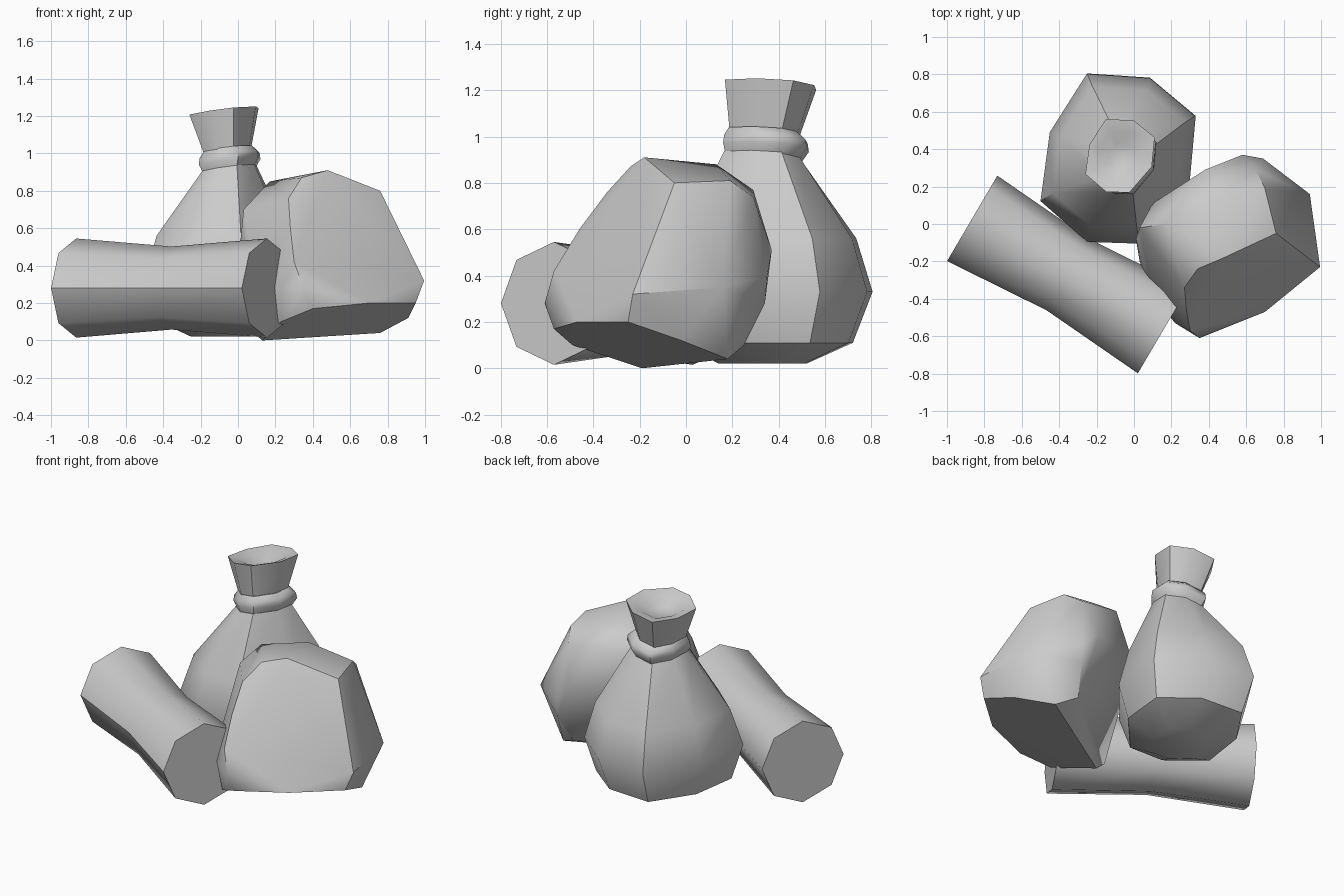
import bpy, bmesh
from math import sin, cos, pi, radians
from mathutils import Vector

cube = bpy.data.objects.get("Cube")
if cube:
    bpy.data.objects.remove(cube)

stone_grey = bpy.data.materials.new("plain_grey")
stone_grey.use_nodes = True
GREY = (0.6, 0.6, 0.6, 1)
stone_grey.diffuse_color = GREY
stone_grey.node_tree.nodes["Principled BSDF"].inputs["Base Color"].default_value = GREY


def finish(bm, name, angle):
    """Turn a bmesh into a named object, smooth with sharp creases."""
    bmesh.ops.recalc_face_normals(bm, faces=bm.faces)
    mesh = bpy.data.meshes.new(name)
    bm.to_mesh(mesh)
    bm.free()
    mesh.materials.append(stone_grey)
    obj = bpy.data.objects.new(name, mesh)
    bpy.context.collection.objects.link(obj)
    bpy.ops.object.select_all(action='DESELECT')
    obj.select_set(True)
    bpy.context.view_layer.objects.active = obj
    bpy.ops.object.shade_smooth_by_angle(angle=radians(angle))
    return obj


def loft(loops):
    """Skin a list of eight-point loops and cap both ends."""
    bm = bmesh.new()
    rings = [[bm.verts.new(p) for p in loop] for loop in loops]
    for a, b in zip(rings, rings[1:]):
        for i in range(len(a)):
            j = (i + 1) % len(a)
            bm.faces.new((a[i], a[j], b[j], b[i]))
    bm.faces.new(rings[0])
    bm.faces.new(rings[-1])
    return bm


# Log: eight-sided, slightly waisted, lying on the ground
start, end = Vector((-0.865, 0.03, 0.28)), Vector((0.155, -0.57, 0.28))
axis = (end - start).normalized()
side = axis.cross(Vector((0, 0, 1)))
log_loops = []
for t, r in ((0, 0.265), (0.5, 0.222), (1, 0.265)):
    c = start.lerp(end, t)
    log_loops.append([c + side * r * cos(k * pi / 4) + Vector((0, 0, r * sin(k * pi / 4)))
                      for k in range(8)])
log = finish(loft(log_loops), "log", 50)
# crease along the front of the log
for e in log.data.edges:
    if all(v % 8 == 0 for v in e.vertices):
        e.use_edge_sharp = True

# Lopsided octagon shared by every ring of the sack
OUTLINE = [(1, 0.5), (0.41, 0.95), (-0.4, 1), (-0.88, 0.31),
           (-1, -0.5), (-0.4, -0.98), (0.27, -1), (0.92, -0.3)]


def sack_ring(z, cx, cy, hx, hy, tilt):
    """Outline scaled to half extents hx, hy, leaning by tilt."""
    return [(cx + hx * u, cy + hy * v, z + tilt * (0.13 * hx * u - 0.07 * hy * v))
            for u, v in OUTLINE]


# Sack body
body = [(0.02, -0.08, 0.33, 0.17, 0.19, 0), (0.11, -0.085, 0.35, 0.36, 0.37, 0),
        (0.33, -0.085, 0.35, 0.415, 0.455, 0), (0.56, -0.08, 0.355, 0.355, 0.38, 0),
        (0.92, -0.045, 0.33, 0.145, 0.165, 1)]
sack = finish(loft([sack_ring(*r) for r in body]), "sack_body", 47)
# crease round the underside
for e in sack.data.edges:
    if all(v // 8 == 1 for v in e.vertices):
        e.use_edge_sharp = True

# Cord tied round the neck
cord = [(0.91, -0.045, 0.335, 0.14, 0.165, 1), (0.955, -0.045, 0.345, 0.165, 0.185, 1),
        (0.99, -0.045, 0.345, 0.16, 0.18, 1), (1.025, -0.05, 0.335, 0.13, 0.15, 1)]
finish(loft([sack_ring(*r) for r in cord]), "sack_cord", 47)

# Gathered mouth with a sunken top
mouth = [(0.99, -0.055, 0.335, 0.12, 0.145, 1), (1.225, -0.075, 0.365, 0.185, 0.197, 1),
         (1.21, -0.075, 0.36, 0.125, 0.135, 1), (1.17, -0.07, 0.36, 0.06, 0.07, 1)]
finish(loft([sack_ring(*r) for r in mouth]), "sack_mouth", 50)

# Boulder: hull over its corners
corners = [
    # top
    (0.48, -0.18, 0.91), (0.76, -0.05, 0.8), (0.34, -0.24, 0.87), (0.17, 0, 0.85),
    (0.42, 0.13, 0.88), (0.7, 0.19, 0.81), (0.65, 0.29, 0.74), (0.38, 0.29, 0.77),
    # front face
    (0.27, -0.34, 0.76), (0.28, -0.46, 0.6), (0.3, -0.57, 0.42), (0.35, -0.61, 0.28),
    (0.4, -0.57, 0.17), (0.7, -0.47, 0.2), (0.95, -0.25, 0.2), (0.995, -0.23, 0.32),
    (0.22, -0.53, 0.28),
    # left and back
    (0.03, -0.02, 0.7), (0.01, -0.08, 0.5), (0.1, 0.11, 0.6), (0.58, 0.37, 0.51),
    (0.69, 0.35, 0.4), (0.69, 0.34, 0.28), (0.94, 0.16, 0.35), (0.03, -0.2, 0.3),
    (0.1, -0.38, 0.28),
    # underside
    (0.13, -0.19, 0), (0.06, -0.2, 0.06), (0.76, 0.18, 0.04), (0.91, -0.02, 0.12),
    (0.23, -0.49, 0.1), (0.64, 0.25, 0.1)]
bm = bmesh.new()
for p in corners:
    bm.verts.new(p)
bmesh.ops.convex_hull(bm, input=bm.verts)
loose = [v for v in bm.verts if not v.link_faces]
bmesh.ops.delete(bm, geom=loose, context='VERTS')
bmesh.ops.dissolve_limit(bm, angle_limit=radians(4), verts=bm.verts, edges=bm.edges)
finish(bm, "boulder", 36)
